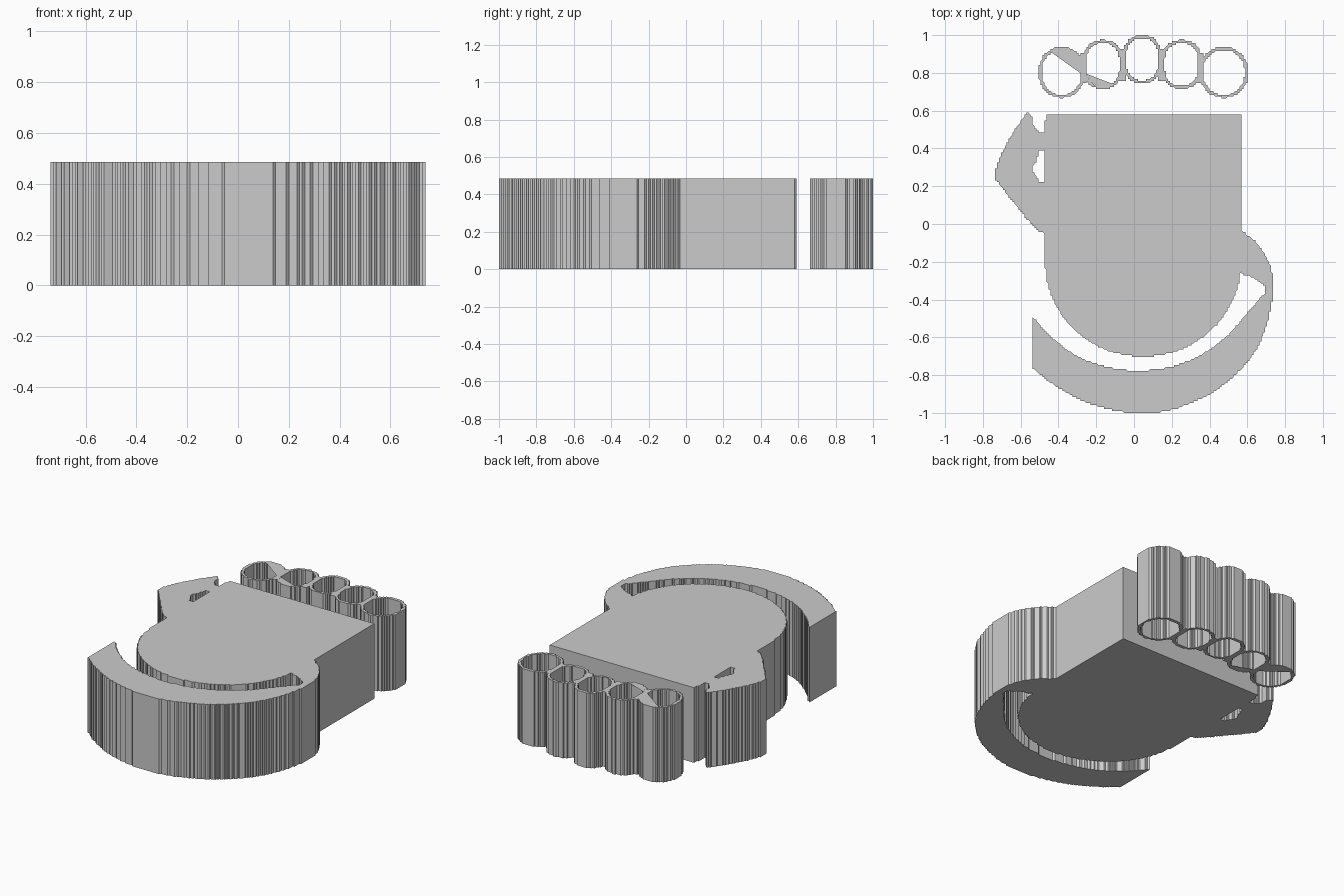
import bpy, math
from mathutils import Vector

if "Cube" in bpy.data.objects:
    bpy.data.objects.remove(bpy.data.objects["Cube"])

H = 0.485        # extrusion height
Q = 1 / 95       # grid step of the traced, stepped outline


def spline(pts, n=12):
    """Smooth open curve through the points (Catmull-Rom)."""
    p = [Vector(a) for a in pts]
    p = [2 * p[0] - p[1]] + p + [2 * p[-1] - p[-2]]
    out = []
    for a, b, c, d in zip(p, p[1:], p[2:], p[3:]):
        for i in range(n):
            t = i / n
            out.append(0.5 * (2 * b + (c - a) * t + (2 * a - 5 * b + 4 * c - d) * t ** 2
                              + (3 * b - a - 3 * c + d) * t ** 3))
    return [tuple(v) for v in out] + [tuple(pts[-1])]


def ellipse(cx, cy, rx, ry, a0=0, a1=360, n=120, power=2):
    out = []
    for i in range(n):
        a = math.radians(a0 + (a1 - a0) * i / n)
        c, s = math.cos(a), math.sin(a)
        out.append((cx + rx * math.copysign(abs(c) ** (2 / power), c),
                    cy + ry * math.copysign(abs(s) ** (2 / power), s)))
    return out


def stepped(pts):
    """Snap a closed outline to the grid and drop redundant points."""
    dense = []
    for a, b in zip(pts, pts[1:] + pts[:1]):
        n = max(1, int(math.dist(a, b) / (Q * 0.5)))
        for i in range(n):
            k = tuple(round((a[j] + (b[j] - a[j]) * i / n) / Q) for j in (0, 1))
            if not dense or k != dense[-1]:
                dense.append(k)
    if dense[0] == dense[-1]:
        dense.pop()
    keep = []
    for i, k in enumerate(dense):
        p, q = dense[i - 1], dense[(i + 1) % len(dense)]
        if (k[0] - p[0]) * (q[1] - k[1]) != (k[1] - p[1]) * (q[0] - k[0]):
            keep.append((k[0] * Q, k[1] * Q))
    return keep


def prism(name, loops):
    """Extrude outlines (first outer, others holes) from z=0 to H."""
    cu = bpy.data.curves.new(name + "_profile", 'CURVE')
    cu.dimensions, cu.fill_mode, cu.extrude = '2D', 'BOTH', H / 2
    for loop in loops:
        pts = stepped(loop)
        sp = cu.splines.new('POLY')
        sp.points.add(len(pts) - 1)
        for v, p in zip(sp.points, pts):
            v.co = (p[0], p[1], 0, 1)
        sp.use_cyclic_u = True
    tmp = bpy.data.objects.new(name + "_tmp", cu)
    bpy.context.collection.objects.link(tmp)
    dg = bpy.context.evaluated_depsgraph_get()
    me = bpy.data.meshes.new_from_object(tmp.evaluated_get(dg))
    bpy.data.objects.remove(tmp)
    for v in me.vertices:
        v.co.z += H / 2
    me.polygons.foreach_set("use_smooth", [False] * len(me.polygons))
    me.name = name
    ob = bpy.data.objects.new(name, me)
    bpy.context.collection.objects.link(ob)
    return ob


# palm: square top, rounded bottom
prism("palm", [[(0.565, -0.2), (0.565, 0.575), (-0.462, 0.575), (-0.47, 0.54), (-0.47, -0.2)]
               + ellipse(0.048, -0.2, 0.518, 0.503, 180, 360)])

# curled band sweeping round the bottom
outer = spline([(0.565, -0.03), (0.65, -0.1), (0.71, -0.19), (0.735, -0.28), (0.733, -0.40),
                (0.69, -0.57), (0.6, -0.73), (0.45, -0.87), (0.27, -0.96), (0.12, -0.998),
                (-0.04, -0.998), (-0.25, -0.945), (-0.42, -0.855), (-0.54, -0.76)])
inner = spline([(-0.53, -0.5), (-0.42, -0.615), (-0.28, -0.71), (-0.1, -0.765), (0.05, -0.775),
                (0.2, -0.755), (0.36, -0.69), (0.5, -0.585), (0.6, -0.47), (0.69, -0.37)])
prism("curled_band", [outer + [(-0.54, -0.485)] + inner
                      + [(0.70, -0.33), (0.62, -0.28), (0.565, -0.265)]])

# thumb, with the small opening where it meets the palm
prism("thumb", [[(-0.47, -0.05), (-0.50, -0.04), (-0.56, 0.02), (-0.66, 0.14), (-0.735, 0.24),
                 (-0.735, 0.29), (-0.70, 0.38), (-0.63, 0.50), (-0.57, 0.585), (-0.555, 0.585),
                 (-0.535, 0.56), (-0.54, 0.53), (-0.50, 0.485), (-0.47, 0.485), (-0.47, 0.385),
                 (-0.50, 0.385), (-0.52, 0.33), (-0.54, 0.30), (-0.53, 0.27), (-0.50, 0.225),
                 (-0.47, 0.225)]])

# row of hollow fingers
W = 0.017
fingers = [(-0.383, 0.803, 0.122, 0.135, 2.1), (-0.165, 0.845, 0.106, 0.129, 2.4),
           (0.043, 0.872, 0.102, 0.127, 2.4), (0.252, 0.845, 0.108, 0.129, 2.4),
           (0.475, 0.803, 0.128, 0.135, 2.1)]
for i, (x, y, rx, ry, pw) in enumerate(fingers):
    prism(f"finger_{i + 1}", [ellipse(x, y, rx, ry, power=pw),
                              ellipse(x, y, rx - W, ry - W, power=pw)])

# webs joining neighbouring fingers
for i, (x, y0, y1) in enumerate([(-0.267, 0.75, 0.9), (-0.06, 0.76, 0.93),
                                 (0.142, 0.76, 0.93), (0.353, 0.75, 0.9)]):
    web = [(x - 0.014, y0), (x + 0.014, y0), (x + 0.014, y1), (x - 0.014, y1)]
    prism(f"finger_web_{i + 1}", [web])

# thin partial covers at both ends of the first two fingers
covers = []
for f, a0, a1 in ((fingers[0], -6, 126), (fingers[1], 205, 305)):
    covers.append(ellipse(*f[:2], f[2] - 0.01, f[3] - 0.01, a0, a1, 24))
for z in (0.0, H):
    for i, c in enumerate(covers):
        me = bpy.data.meshes.new("finger_cover")
        order = list(range(len(c)))
        me.from_pydata([(x, y, z) for x, y in c], [], [order if z else order[::-1]])
        name = f"finger_cover_{i + 1}_{'top' if z else 'bottom'}"
        bpy.context.collection.objects.link(bpy.data.objects.new(name, me))
